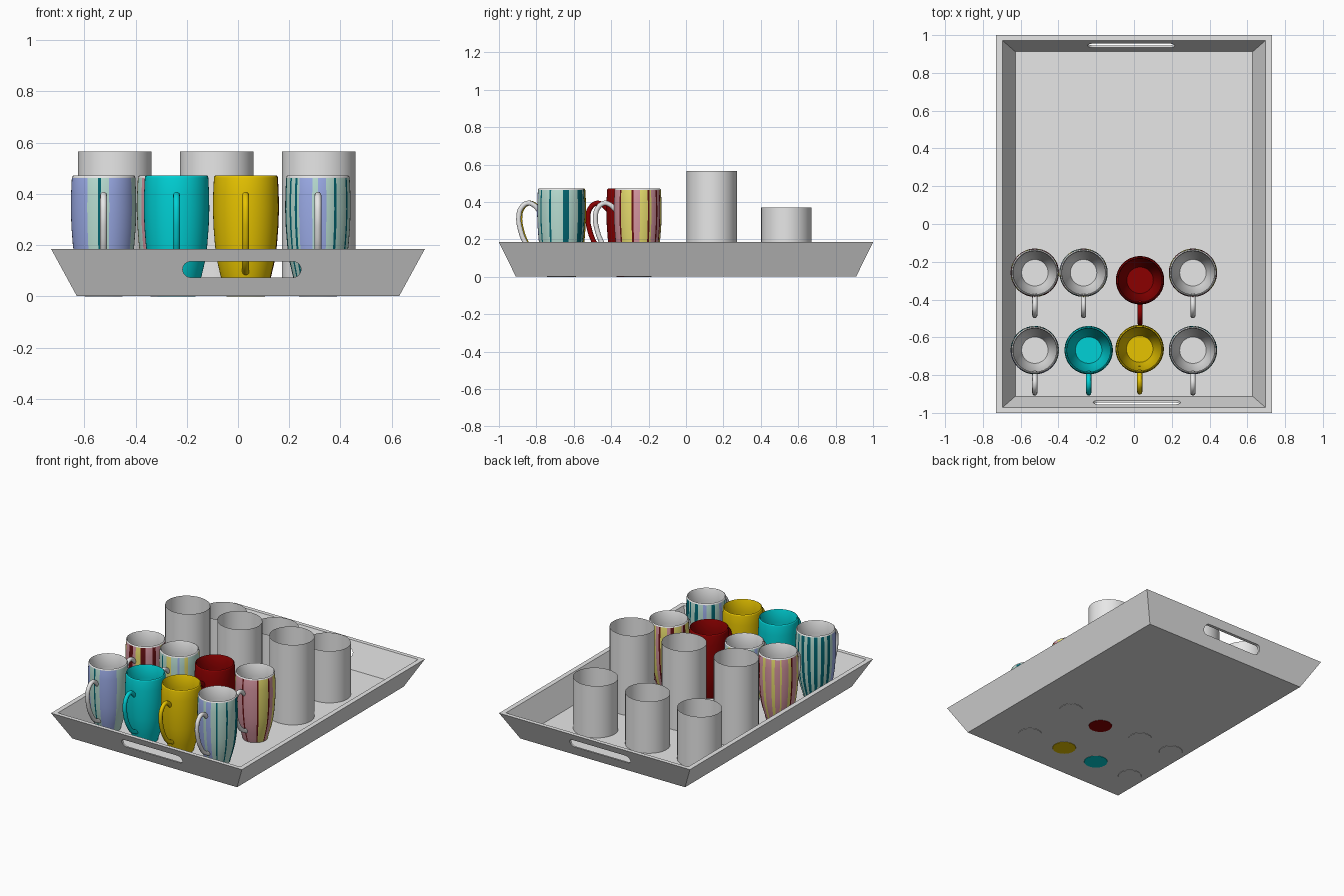
import bpy, bmesh, math

if "Cube" in bpy.data.objects:
    bpy.data.objects.remove(bpy.data.objects["Cube"])

def material(name, rgb):
    m = bpy.data.materials.new(name)
    m.diffuse_color = (*rgb, 1)
    m.use_nodes = True
    m.node_tree.nodes["Principled BSDF"].inputs["Base Color"].default_value = m.diffuse_color
    return m

MATS = {
    'G': material("light_grey", (0.8, 0.8, 0.8)),
    'R': material("deep_red", (0.26, 0.0, 0.0)),
    'Y': material("golden_yellow", (0.8, 0.55, 0.0)),
    'C': material("turquoise", (0.0, 0.64, 0.67)),
    'm': material("pale_mint", (0.48, 0.72, 0.64)),
    'l': material("lilac_blue", (0.33, 0.41, 0.80)),
    't': material("dark_teal", (0.0, 0.13, 0.165)),
    'p': material("dusty_pink", (0.66, 0.30, 0.35)),
    'y': material("pale_yellow", (0.82, 0.74, 0.16)),
    'r': material("maroon", (0.13, 0.005, 0.006)),
}

def new_object(name, bm, mats):
    bmesh.ops.recalc_face_normals(bm, faces=bm.faces)
    me = bpy.data.meshes.new(name)
    bm.to_mesh(me)
    bm.free()
    for m in mats:
        me.materials.append(m)
    ob = bpy.data.objects.new(name, me)
    bpy.context.collection.objects.link(ob)
    return ob

def activate(ob):
    bpy.ops.object.select_all(action='DESELECT')
    ob.select_set(True)
    bpy.context.view_layer.objects.active = ob

def smooth(ob, angle=35):
    activate(ob)
    bpy.ops.object.shade_smooth_by_angle(angle=math.radians(angle))

# Tray: rectangular loops from the underside, over the rim, to the inner floor
bm = bmesh.new()
loops = []
for hx, hy, z in [(0.63, 0.91, 0.002), (0.73, 1.0, 0.185), (0.697, 0.972, 0.185), (0.628, 0.912, 0.012)]:
    loops.append([bm.verts.new((sx * hx, sy * hy, z)) for sx, sy in ((-1, -1), (1, -1), (1, 1), (-1, 1))])
for a, b in zip(loops, loops[1:]):
    for i in range(4):
        j = (i + 1) % 4
        bm.faces.new((a[i], a[j], b[j], b[i]))
bm.faces.new(loops[0][::-1])
bm.faces.new(loops[-1])
tray = new_object("tray", bm, [MATS['G']])

# Rounded grip slots cut through the front and back walls
for side in (-1, 1):
    bm = bmesh.new()
    outline = []
    for end in (1, -1):
        for k in range(13):
            a = math.radians(-90 + 15 * k) + (0 if end > 0 else math.pi)
            outline.append((-0.015 * side + end * 0.2 + 0.031 * math.cos(a), 0.105 + 0.031 * math.sin(a)))
    face = bm.faces.new([bm.verts.new((x, side * 0.8, z)) for x, z in outline])
    ext = bmesh.ops.extrude_face_region(bm, geom=[face])
    bmesh.ops.translate(bm, vec=(0, side * 0.4, 0),
                        verts=[v for v in ext['geom'] if isinstance(v, bmesh.types.BMVert)])
    cutter = new_object("slot_cutter", bm, [MATS['G']])
    cutter.hide_render = True
    mod = tray.modifiers.new("slot", 'BOOLEAN')
    mod.operation, mod.solver, mod.object = 'DIFFERENCE', 'EXACT', cutter
    activate(tray)
    bpy.ops.object.modifier_apply(modifier=mod.name)
    bpy.data.objects.remove(cutter)

# Open tumblers: thin oval shells standing on the tray floor
for y, top in ((0.138, 0.565), (0.537, 0.37)):
    for x in (-0.481, -0.083, 0.315):
        bm = bmesh.new()
        bmesh.ops.create_cone(bm, cap_ends=False, segments=64, radius1=1, radius2=1, depth=1)
        for v in bm.verts:
            v.co = (x + v.co.x * 0.144, y + v.co.y * 0.135, top if v.co.z > 0 else 0.012)
        smooth(new_object("tumbler", bm, [MATS['G']]))

# Mug profile (radius, height): outer wall, rim, inner wall
OUTER = [(0.074, 0.0), (0.077, 0.006), (0.086, 0.04), (0.098, 0.08), (0.112, 0.14), (0.120, 0.20),
         (0.1255, 0.27), (0.128, 0.34), (0.127, 0.40), (0.124, 0.463)]
INNER = [(0.122, 0.470), (0.118, 0.472), (0.114, 0.466), (0.117, 0.38), (0.116, 0.30), (0.108, 0.20),
         (0.095, 0.12), (0.082, 0.07), (0.07, 0.032)]
HANDLE = [(0.117, 0.355), (0.145, 0.383), (0.178, 0.394), (0.212, 0.37), (0.226, 0.325), (0.217, 0.25),
          (0.19, 0.18), (0.15, 0.125), (0.097, 0.095)]
SEG = 72

def mug(x, y, stripes):
    """stripes: one letter for a plain mug, or 72 letters running around from +x"""
    body = stripes if len(stripes) == 1 else 'G'
    keys = [body] + sorted(set(stripes) - {body})
    bm = bmesh.new()
    prof = OUTER + INNER
    rings = [[bm.verts.new((x + r * math.cos(2 * math.pi * i / SEG), y + r * math.sin(2 * math.pi * i / SEG), z))
              for i in range(SEG)] for r, z in prof]
    for k in range(len(prof) - 1):
        for i in range(SEG):
            j = (i + 1) % SEG
            f = bm.faces.new((rings[k][i], rings[k][j], rings[k + 1][j], rings[k + 1][i]))
            if 1 <= k < len(OUTER) - 1:
                f.material_index = keys.index(stripes[i % len(stripes)])
    bm.faces.new(rings[0][::-1])
    bm.faces.new(rings[-1])
    smooth(new_object("mug", bm, [MATS[c] for c in keys]), 50)

    # Handle: round tube swept along a smooth ear-shaped path
    cu = bpy.data.curves.new("mug_handle", 'CURVE')
    cu.dimensions, cu.bevel_depth, cu.bevel_resolution = '3D', 0.0138, 3
    cu.resolution_u, cu.use_fill_caps = 5, True
    sp = cu.splines.new('BEZIER')
    sp.bezier_points.add(len(HANDLE) - 1)
    for p, (r, z) in zip(sp.bezier_points, HANDLE):
        p.co = (x, y - r, z)
        p.handle_left_type = p.handle_right_type = 'AUTO'
    cu.materials.append(MATS[body])
    ob = bpy.data.objects.new("mug_handle", cu)
    bpy.context.collection.objects.link(ob)
    activate(ob)
    bpy.ops.object.convert(target='MESH')
    smooth(bpy.context.object, 50)

# Stripe runs as (letter, count); the last colour fills the rest
def runs(text):
    s = ''.join(t[0] * int(t[1:]) for t in text.split())
    return (s + s[-1] * SEG)[:SEG]

COOL_A = runs("m1 t3 m5 t4 m1 t1 m3 t2 m3 l2 m3 t2 m3 l2 m3 t1 m3 t1 m2 t1 m1 l5 m2 l3 m3 t1 m5 t1 m5")
COOL_B = runs("m4 l2 m3 t1 m3 t1 m2 t2 m2 t2 m2 t2 m2 t2 m2 t2 m2 l12 m4 t1 m3 l10 m6")
WARM_A = runs("p1 y4 r1 y1 p3 r1 p2 r1 y3 p2 r1 y4 p2 r2 y5 p1 r2 y5 p2 r1 y2 p7 r1 p8 r1 y6 r1 p2")
WARM_B = runs("p3 r2 y2 p4 r1 p3 y2 p4 y2 p3 y1 p4 y2 r1 p4 y2 p3 y3 p4 r3 p2 y3 r3 p4 r2 p3 y2")
MIXED = runs("m4 y2 m3 l1 m4 y3 p2 m4 t1 y2 m5 l2 m3 y2 m4 p2 y1 m4 t1 m3 y3 m4 l1 m3 y2 m6")

for x, y, look in [(-0.525, -0.258, WARM_B), (-0.267, -0.258, MIXED), (0.032, -0.298, 'R'),
                   (0.312, -0.258, WARM_A), (-0.525, -0.668, COOL_B), (-0.24, -0.668, 'C'),
                   (0.03, -0.662, 'Y'), (0.312, -0.668, COOL_A)]:
    mug(x, y, look)
